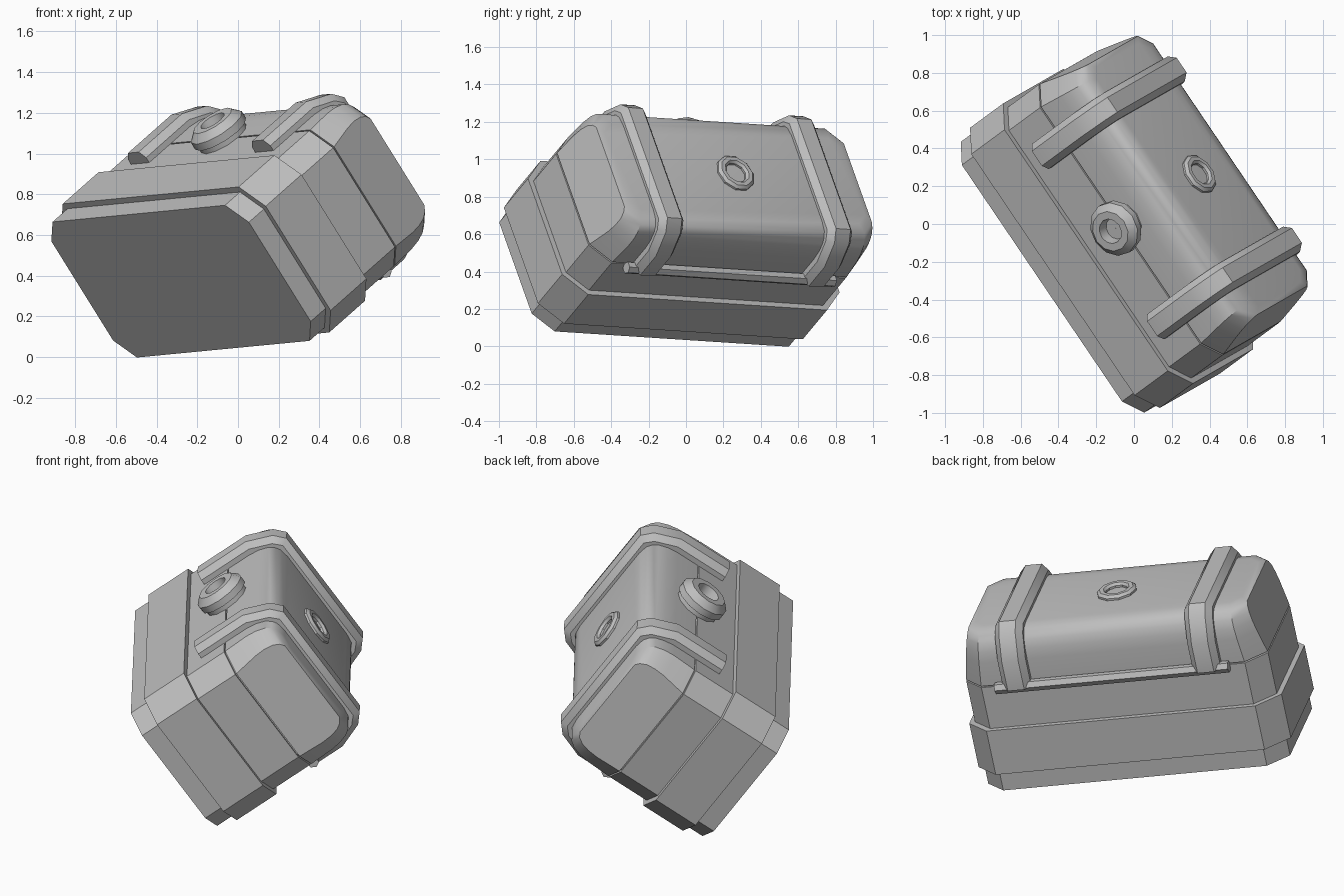
import bpy, bmesh, math
from mathutils import Matrix, Vector

if "Cube" in bpy.data.objects:
    bpy.data.objects.remove(bpy.data.objects["Cube"])

GREY = (0.52, 0.52, 0.52, 1)
mat = bpy.data.materials.new("plain_grey")
mat.use_nodes = True
mat.diffuse_color = GREY
mat.node_tree.nodes["Principled BSDF"].inputs["Base Color"].default_value = GREY

# Tilted frame of the chest: length, depth (towards the back) and height axes
along = Vector((0.56, -0.827, 0.054)).normalized()
back = Vector((0.504, 0.293, -0.813))
back = (back - along * back.dot(along)).normalized()
up = along.cross(back)
frame = Matrix((along, back, up)).transposed().to_4x4()
frame.translation = (-0.28, -0.195, 0.372)


def finish(name, bm):
    bmesh.ops.recalc_face_normals(bm, faces=bm.faces[:])
    mesh = bpy.data.meshes.new(name)
    bm.to_mesh(mesh)
    bm.free()
    mesh.materials.append(mat)
    obj = bpy.data.objects.new(name, mesh)
    bpy.context.collection.objects.link(obj)
    obj.matrix_world = frame
    bpy.ops.object.select_all(action="DESELECT")
    obj.select_set(True)
    bpy.context.view_layer.objects.active = obj
    bpy.ops.object.shade_smooth_by_angle(angle=math.radians(32))


def loft(name, rings, closed=False):
    """Skin rings of points; cap the ends unless the rings form a loop."""
    bm = bmesh.new()
    loops = [[bm.verts.new(p) for p in ring] for ring in rings]
    n = len(loops[0])
    pairs = list(zip(loops, loops[1:])) + ([(loops[-1], loops[0])] if closed else [])
    for a, b in pairs:
        for i in range(n):
            j = (i + 1) % n
            bm.faces.new((a[i], a[j], b[j], b[i]))
    if not closed:
        bm.faces.new(loops[0])
        bm.faces.new(loops[-1])
    finish(name, bm)


def octagon(hx, hy, cut, z):
    """Rectangle with cut corners."""
    quarter = [(hx, hy - cut), (hx - cut, hy)]
    pts = quarter + [(-x, y) for x, y in reversed(quarter)]
    pts += [(-x, -y) for x, y in pts]
    return [(x, y, z) for x, y in pts]


def turned(name, profile, centre, axis, sides):
    """Ring turned around an axis from (radius, distance) points."""
    rot = Vector((0, 0, 1)).rotation_difference(axis).to_matrix()
    rings = []
    for i in range(sides):
        a = math.tau * i / sides
        rings.append([Vector(centre) + rot @ Vector((r * math.cos(a), r * math.sin(a), d))
                      for r, d in profile])
    loft(name, rings, closed=True)


# Base: plinth, wide band and upper wall
HX, HY, CUT, SEAM, TOP = 0.867, 0.41, 0.11, 0.635, 0.947
OUT = 0.03
BAND = (0.112, 0.38)
loft("base", [
    octagon(HX, HY, CUT, 0),
    octagon(HX, HY, CUT, BAND[0]),
    octagon(HX + OUT, HY + OUT, CUT + 0.015, BAND[0]),
    octagon(HX + OUT, HY + OUT, CUT + 0.015, BAND[1]),
    octagon(HX, HY, CUT, BAND[1]),
    octagon(HX, HY, CUT, SEAM - 0.004)])

# Dark gap between base and lid
loft("seam", [octagon(HX - 0.012, HY - 0.012, CUT, z) for z in (SEAM - 0.01, SEAM + 0.01)])

# Lid: rounded along the long sides, leaning in at the ends
rings = []
for hy, z in ((HY, SEAM + 0.004), (HY, 0.78), (0.403, 0.84), (0.388, 0.888),
              (0.365, 0.92), (0.337, 0.938)):
    rise = z - SEAM
    rings.append(octagon(HX - 0.22 * rise, hy, CUT - 0.11 * rise, z))
rings.append(octagon(0.765, 0.28, 0.06, TOP))
loft("lid", rings)

# Straps: bevelled bar bent over the lid, longer at the front
bends = [(0.476, 0.80, 0.1), (0.42, 0.945, 0.7), (0.362, 0.997, 1.2)]


def strap_path(sink):
    """Outline of the strap, sunk below its outer face."""
    half = [(y - sink * math.cos(a), z - sink * math.sin(a)) for y, z, a in bends]
    foot = bends[0][0] - sink
    front = [(-y, z) for y, z in half]
    return [(-foot, 0.475)] + front + half[::-1] + [(foot, SEAM - 0.01)]


half_section = [(0.08, 0.09), (0.08, 0.036), (0.047, 0)]
section = half_section + [(-x, s) for x, s in reversed(half_section)]
paths = [strap_path(s) for x, s in section]
for side, name in ((-1, "left_strap"), (1, "right_strap")):
    loft(name, [[(side * 0.545 + x, *path[k]) for (x, s), path in zip(section, paths)]
                for k in range(len(paths[0]))])

# Hinge rod behind the seam
loft("hinge_rod", [[(x, 0.435 + 0.033 * math.cos(math.tau * i / 6),
                     SEAM - 0.005 + 0.033 * math.sin(math.tau * i / 6)) for i in range(6)]
                   for x in (-0.67, 0.67)])

# Round lock on the front and small ring on the lid
turned("lock", [(0.001, 0), (0.13, 0), (0.13, 0.045), (0.147, 0.05), (0.147, 0.09),
                (0.11, 0.128), (0.068, 0.128), (0.06, 0.07), (0.001, 0.07)],
       (0, -HY + 0.02, SEAM), Vector((0, -1, 0)), 12)
turned("lid_ring", [(0.113, -0.01), (0.113, 0.012), (0.097, 0.026), (0.074, 0.026),
                    (0.062, 0.012), (0.062, -0.01)],
       (0, 0, TOP), Vector((0, 0, 1)), 10)
bpy.context.view_layer.update()
